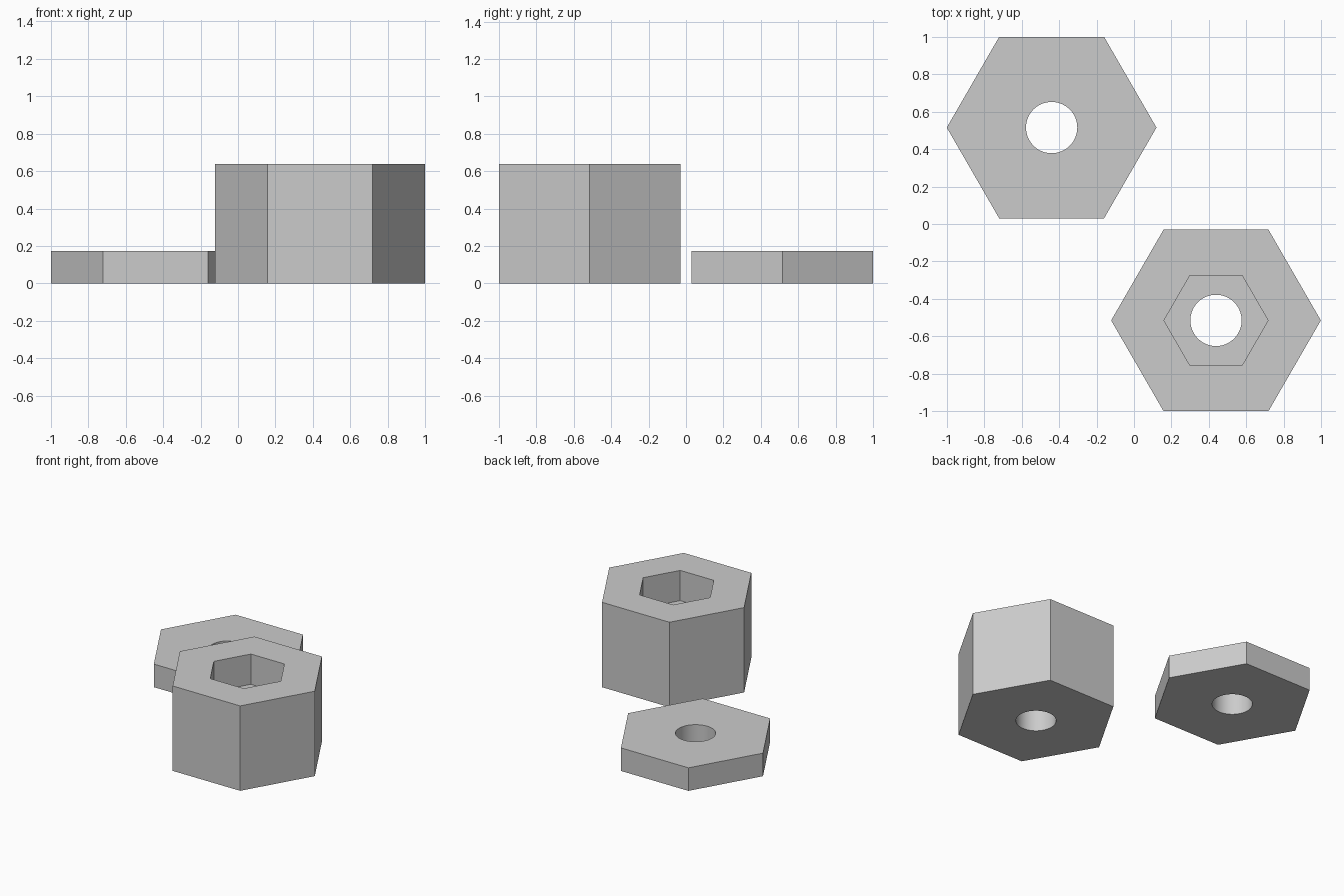
import bpy, bmesh
from math import cos, sin, pi, radians

if "Cube" in bpy.data.objects:
    bpy.data.objects.remove(bpy.data.objects["Cube"])

# Single grey material
GREY = (0.6, 0.6, 0.6, 1)
grey = bpy.data.materials.new("plain_grey")
grey.use_nodes = True
grey.diffuse_color = GREY
grey.node_tree.nodes["Principled BSDF"].inputs["Base Color"].default_value = GREY

HEX, ROUND = 1, 10  # segments per sixth of a turn


def nut(name, x, y, rings):
    """Closed solid from successive (segments, radius, z) rings."""
    bm = bmesh.new()
    loops = []
    for seg, r, z in rings:
        n = 6 * seg
        loops.append([bm.verts.new((r * cos(2 * pi * i / n), r * sin(2 * pi * i / n), z))
                      for i in range(n)])
    for a, b in zip(loops, loops[1:] + loops[:1]):
        sa, sb = len(a) // 6, len(b) // 6
        parts = len(a) if sa == sb else 6
        if sa == sb:
            sa = sb = 1
        for k in range(parts):
            low = [a[(k * sa + i) % len(a)] for i in range(sa + 1)]
            high = [b[(k * sb + i) % len(b)] for i in range(sb + 1)]
            bm.faces.new(low + high[::-1])
    bmesh.ops.recalc_face_normals(bm, faces=bm.faces)
    mesh = bpy.data.meshes.new(name)
    bm.to_mesh(mesh)
    bm.free()
    mesh.materials.append(grey)
    obj = bpy.data.objects.new(name, mesh)
    bpy.context.collection.objects.link(obj)
    obj.location = (x, y, 0)
    bpy.ops.object.select_all(action="DESELECT")
    obj.select_set(True)
    bpy.context.view_layer.objects.active = obj
    bpy.ops.object.shade_smooth_by_angle(angle=radians(30))
    return obj


R, HOLE, POCKET = 0.56, 0.137, 0.278
TALL, THIN, FLOOR = 0.637, 0.173, 0.41

# Thin hexagonal washer with a round through hole
nut("hex_cap", -0.44, 0.515,
    [(HEX, R, 0), (HEX, R, THIN), (ROUND, HOLE, THIN), (ROUND, HOLE, 0)])

# Tall hexagonal body with a hexagonal pocket above a round hole
nut("hex_body", 0.438, -0.515,
    [(HEX, R, 0), (HEX, R, TALL), (HEX, POCKET, TALL), (HEX, POCKET, FLOOR),
     (ROUND, HOLE, FLOOR), (ROUND, HOLE, 0)])
